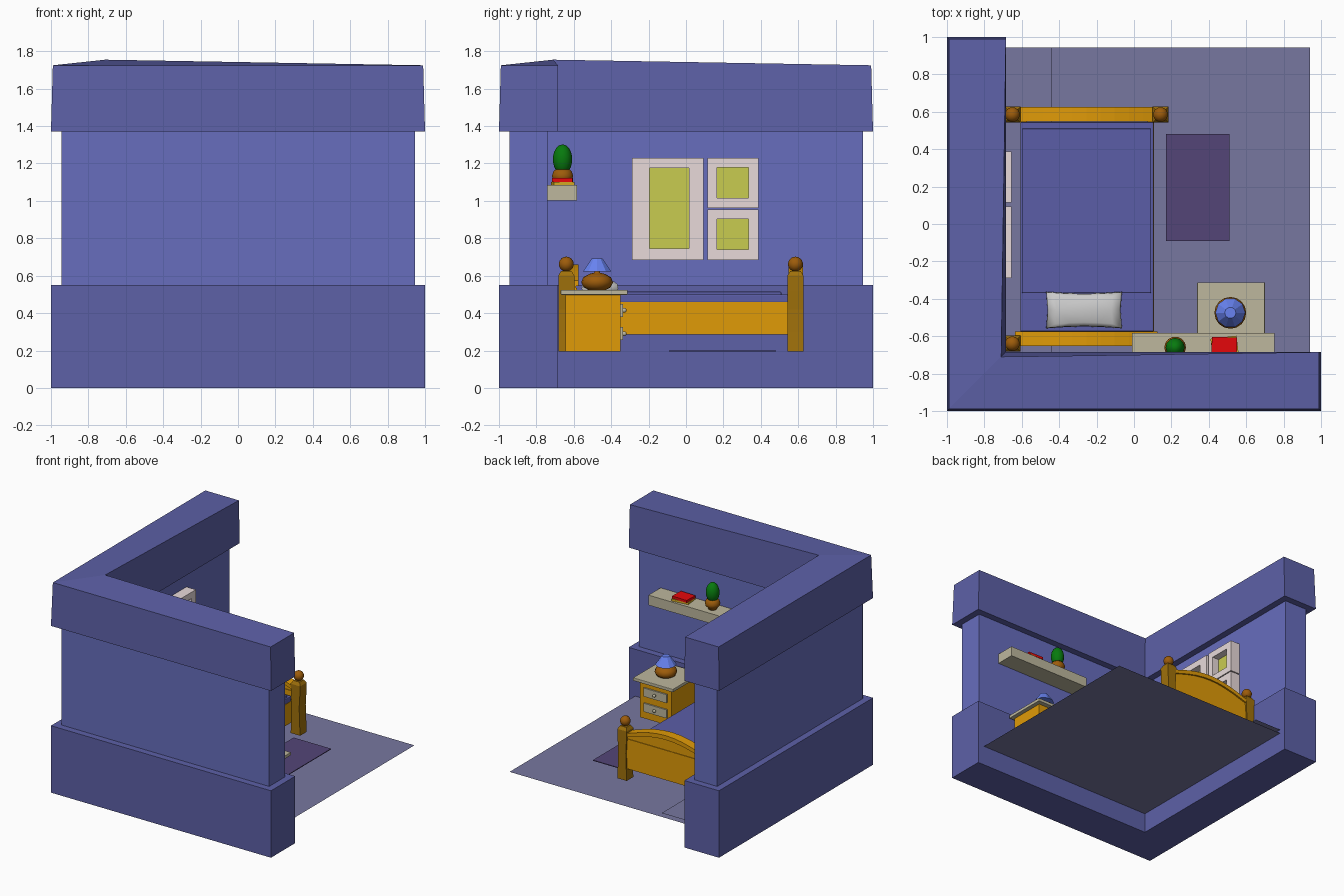
import bpy, bmesh, math
from mathutils import Matrix, Vector

if "Cube" in bpy.data.objects:
    bpy.data.objects.remove(bpy.data.objects["Cube"])

MATS = {}
# Colours as seen on screen; turned into linear values when a material is made
COLORS = {
    "wall": (0.365, 0.388, 0.66), "band": (0.333, 0.345, 0.585), "floor": (0.42, 0.42, 0.56),
    "rug": (0.30, 0.255, 0.42), "wood": (0.78, 0.54, 0.06), "post": (0.56, 0.40, 0.07),
    "knob_wood": (0.55, 0.33, 0.07), "cloth": (0.325, 0.335, 0.585), "pillow": (0.70, 0.70, 0.70),
    "beige": (0.66, 0.64, 0.55), "frame": (0.81, 0.76, 0.76), "glass": (0.70, 0.71, 0.29),
    "green": (0.06, 0.43, 0.08), "red": (0.80, 0.06, 0.07), "shade": (0.37, 0.46, 0.84),
    "yellow": (0.75, 0.60, 0.15),
}


def finish(name, bm, color, smooth=False):
    bmesh.ops.recalc_face_normals(bm, faces=bm.faces)
    me = bpy.data.meshes.new(name)
    bm.to_mesh(me)
    bm.free()
    ob = bpy.data.objects.new(name, me)
    bpy.context.collection.objects.link(ob)
    if color not in MATS:
        MATS[color] = bpy.data.materials.new(color)
        MATS[color].diffuse_color = (*[min(1, c / 0.89) ** 2.25 for c in COLORS[color]], 1)
    me.materials.append(MATS[color])
    if smooth:
        for p in me.polygons:
            p.use_smooth = True
    return ob


def box(name, x, y, z, color, bevel=0, rot=0):
    bm = bmesh.new()
    c = Vector(((x[0] + x[1]) / 2, (y[0] + y[1]) / 2, (z[0] + z[1]) / 2))
    size = Matrix.Diagonal((x[1] - x[0], y[1] - y[0], z[1] - z[0], 1))
    bmesh.ops.create_cube(bm, size=1, matrix=Matrix.Translation(c) @ Matrix.Rotation(rot, 4, 'Z') @ size)
    if bevel:
        bmesh.ops.bevel(bm, geom=bm.edges[:], offset=bevel, segments=2, affect='EDGES', profile=0.5)
    return finish(name, bm, color)


def sheet(name, x, y, z, color):
    """Single flat upward-facing rectangle."""
    bm = bmesh.new()
    bm.faces.new([bm.verts.new((a, b, z)) for a, b in
                  ((x[0], y[0]), (x[1], y[0]), (x[1], y[1]), (x[0], y[1]))])
    return finish(name, bm, color)


def loft(name, rings, color, smooth=False):
    """Skin a stack of equal-length closed rings and cap both ends."""
    bm = bmesh.new()
    rows = [[bm.verts.new(p) for p in r] for r in rings]
    n = len(rows[0])
    for a, b in zip(rows, rows[1:]):
        for i in range(n):
            bm.faces.new((a[i], a[(i + 1) % n], b[(i + 1) % n], b[i]))
    bm.faces.new(rows[0])
    bm.faces.new(rows[-1])
    return finish(name, bm, color, smooth)


def turned(name, cx, cy, profile, color, sides=12, smooth=False):
    ring = [(math.cos(math.tau * i / sides), math.sin(math.tau * i / sides)) for i in range(sides)]
    return loft(name, [[(cx + r * c, cy + r * s, z) for c, s in ring] for r, z in profile], color, smooth)


def ball(name, c, r, rz, color, u=14, v=9):
    bm = bmesh.new()
    bmesh.ops.create_uvsphere(bm, u_segments=u, v_segments=v, radius=1,
                              matrix=Matrix.Translation(c) @ Matrix.Diagonal((r, r, rz, 1)))
    return finish(name, bm, color, True)


def ell(o, i, z):
    """L-shaped outline running along the front and left."""
    return [(-o, -o, z), (o, -o, z), (o, i, z), (i, i, z), (i, o, z), (-o, o, z)]


# Walls: wide base, thinner middle, heavy top band rising to the inside corner
loft("wall_base", [ell(1, -0.685, 0), ell(1, -0.685, 0.55)], "band")
loft("wall_middle", [ell(0.945, -0.74, 0.54), ell(0.945, -0.74, 1.38)], "wall")
bm = bmesh.new()
low = [bm.verts.new(p) for p in ell(1, -0.685, 1.37)]
top = [bm.verts.new(p) for p in ell(0.99, -0.685, 1.725)]
top[3].co = (-0.71, -0.71, 1.755)
bm.faces.new(low)
for k in range(6):
    bm.faces.new((low[k], low[(k + 1) % 6], top[(k + 1) % 6], top[k]))
bm.faces.new((top[0], top[1], top[2], top[3]))
bm.faces.new((top[0], top[3], top[4], top[5]))
finish("wall_top_band", bm, "band")

# Floor, raised strip under the bed, and rug
sheet("floor", (-0.69, 0.942), (-0.69, 0.945), 0.165, "floor")
sheet("floor_strip", (-0.69, -0.44), (-0.69, 0.945), 0.196, "floor")
box("rug", (0.17, 0.51), (-0.09, 0.48), (0.194, 0.2), "rug")


# Bed ends: arched panel, arched cap and two posts with ball finials
def arch(x, base, rise):
    return base + rise * math.cos((x + 0.255) / 0.38 * math.pi / 2)


def arched(name, y0, y1, lower, upper, color):
    xs = [-0.635 + 0.76 * k / 10 for k in range(11)]
    out = [(x, lower(x)) for x in xs] + [(x, upper(x)) for x in reversed(xs)]
    loft(name, [[(x, y, z) for x, z in out] for y in (y0, y1)], color)


def bed_end(name, yp, yb):
    arched(name + "_lower_panel", yb - 0.03, yb + 0.03, lambda x: 0.29, lambda x: 0.535, "wood")
    arched(name + "_upper_panel", yb - 0.025, yb + 0.025, lambda x: 0.535,
           lambda x: arch(x, 0.56, 0.075), "wood")
    arched(name + "_cap", yb - 0.038, yb + 0.038, lambda x: arch(x, 0.545, 0.08),
           lambda x: arch(x, 0.575, 0.085), "wood")
    levels = [(0.195, 0.043), (0.30, 0.038), (0.42, 0.034), (0.52, 0.04), (0.60, 0.043), (0.625, 0.028)]
    for side, x in (("left", -0.65), ("right", 0.142)):
        rings = []
        for z, w in levels:
            d = 0.043 if z < 0.61 else w
            rings.append([(x - w, yp - d, z), (x + w, yp - d, z), (x + w, yp + d, z), (x - w, yp + d, z)])
        loft(f"{name}_{side}_post", rings, "post")
        ball(f"{name}_{side}_finial", (x, yp, 0.662), 0.04, 0.04, "knob_wood")


bed_end("headboard", -0.64, -0.613)
bed_end("footboard", 0.585, 0.587)

# Bed rails, mattress, blanket and pillow
for side, x in (("left", -0.608), ("right", 0.072)):
    box(f"bed_rail_{side}", (x, x + 0.035), (-0.6, 0.56), (0.285, 0.46), "wood")
box("mattress", (-0.608, 0.105), (-0.575, 0.545), (0.455, 0.5), "cloth", 0.006)
box("mattress_base", (-0.58, 0.08), (-0.575, 0.545), (0.30, 0.46), "cloth")
box("blanket", (-0.60, 0.092), (-0.37, 0.51), (0.46, 0.515), "cloth", 0.006)
rings = []
for z, s in ((0.505, 0.93), (0.53, 1.0), (0.555, 0.96), (0.57, 0.75)):
    edge = [(-1, -1), (-0.5, -0.93), (0, -0.9), (0.5, -0.93), (1, -1), (0.96, 0),
            (1, 1), (0.5, 0.93), (0, 0.9), (-0.5, 0.93), (-1, 1), (-0.96, 0)]
    rings.append([(-0.267 + 0.203 * s * a, -0.46 + 0.098 * s * b, z) for a, b in edge])
loft("pillow", rings, "pillow", True)

# Nightstand with two drawers
box("nightstand_body", (0.375, 0.665), (-0.645, -0.35), (0.195, 0.50), "wood")
box("nightstand_top", (0.338, 0.70), (-0.67, -0.312), (0.498, 0.524), "beige", 0.004)
for k, z in enumerate((0.29, 0.415)):
    box(f"drawer_front_{k}", (0.415, 0.625), (-0.355, -0.338), (z - 0.035, z + 0.035), "beige")
    ball(f"drawer_knob_{k}", (0.52, -0.33, z), 0.013, 0.013, "beige", 8, 6)

# Table lamp
turned("lamp_base", 0.515, -0.475, [(0.045, 0.523), (0.072, 0.538), (0.085, 0.565), (0.074, 0.592),
                                    (0.04, 0.61), (0.015, 0.616), (0.012, 0.65)], "knob_wood", 16, True)
turned("lamp_shade", 0.515, -0.475, [(0.08, 0.622), (0.03, 0.692)], "shade", 10)

# Wall shelf with cactus and books
box("shelf", (-0.01, 0.75), (-0.745, -0.583), (1.003, 1.085), "beige")
turned("cactus_pot", 0.22, -0.66, [(0.03, 1.084), (0.038, 1.1), (0.054, 1.115), (0.058, 1.135),
                                   (0.05, 1.158), (0.038, 1.168)], "knob_wood", 14, True)
ball("cactus", (0.22, -0.66, 1.222), 0.052, 0.08, "green", 12, 9)
box("book_lower", (0.415, 0.555), (-0.715, -0.605), (1.085, 1.102), "yellow", 0, 0.12)
box("book_upper", (0.415, 0.55), (-0.715, -0.605), (1.102, 1.122), "red", 0, -0.03)


# Window frames on the left wall, each a ring of four bars around a pane
def window(name, y, z, iy, iz):
    x = (-0.745, -0.655)
    box(name + "_side_a", x, (y[0], iy[0]), z, "frame")
    box(name + "_side_b", x, (iy[1], y[1]), z, "frame")
    box(name + "_bottom", x, iy, (z[0], iz[0]), "frame")
    box(name + "_top", x, iy, (iz[1], z[1]), "frame")
    box(name + "_pane", (-0.745, -0.715), iy, iz, "glass")


window("large_window", (-0.29, 0.093), (0.685, 1.23), (-0.195, 0.017), (0.745, 1.177))
window("upper_small_window", (0.115, 0.388), (0.963, 1.23), (0.167, 0.333), (1.015, 1.178))
window("lower_small_window", (0.115, 0.388), (0.685, 0.955), (0.167, 0.333), (0.74, 0.902))

for m in bpy.data.materials:
    if m.users and not m.is_grease_pencil:
        m.use_nodes = True
        m.node_tree.nodes["Principled BSDF"].inputs["Base Color"].default_value = m.diffuse_color
